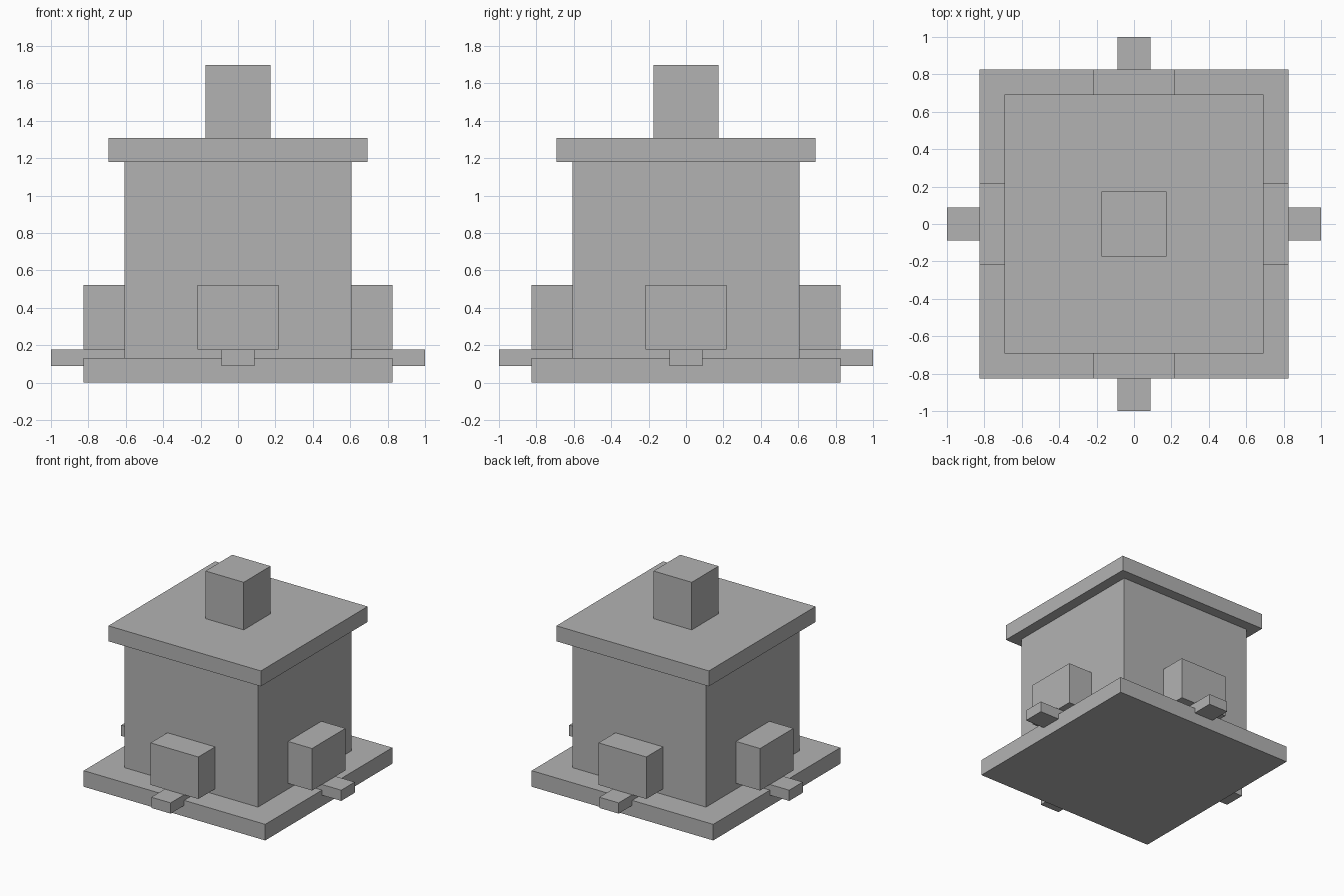
import bpy
import math
from mathutils import Matrix, Vector

cube = bpy.data.objects.get("Cube")
if cube:
    bpy.data.objects.remove(cube, do_unlink=True)

# Single plain grey material
grey = bpy.data.materials.new("plain grey")
grey.use_nodes = True
colour = (0.45, 0.45, 0.45, 1.0)
grey.diffuse_color = colour
grey.node_tree.nodes["Principled BSDF"].inputs["Base Color"].default_value = colour


def box(name, low, high, turn=0.0):
    """Axis-aligned box between two corners, turned about the z axis."""
    low, high = Vector(low), Vector(high)
    bpy.ops.mesh.primitive_cube_add(size=1)
    obj = bpy.context.object
    obj.name = obj.data.name = name
    place = Matrix.Translation((low + high) / 2) @ Matrix.Diagonal((*(high - low), 1))
    obj.data.transform(Matrix.Rotation(turn, 4, "Z") @ place)
    obj.data.materials.append(grey)
    return obj


def centred_block(name, half, bottom, top):
    return box(name, (-half, -half, bottom), (half, half, top))


# Central stack
centred_block("base_plate", 0.825, 0.0, 0.132)
centred_block("main_body", 0.607, 0.132, 1.18)
centred_block("roof_slab", 0.693, 1.18, 1.307)
centred_block("chimney", 0.174, 1.307, 1.698)

# One hopper with a chute beneath it on each of the four sides
for i, side in enumerate(("front", "left", "back", "right")):
    turn = i * math.pi / 2
    box(side + "_hopper", (-0.217, -0.825, 0.178), (0.217, -0.607, 0.523), turn)
    box(side + "_chute", (-0.088, -1.0, 0.09), (0.088, -0.607, 0.178), turn)
